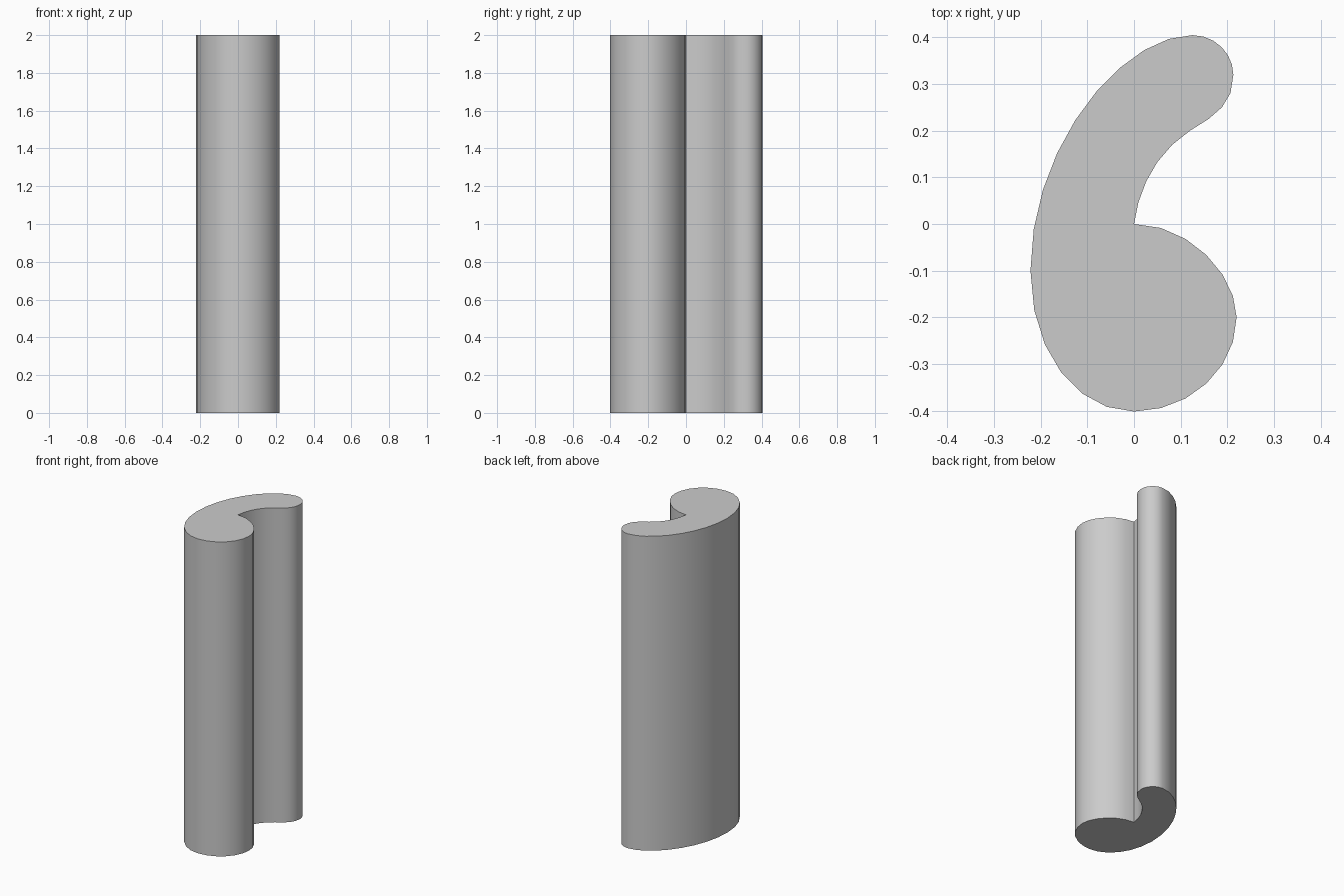
import bpy
import bmesh
import math
from mathutils import Vector
from mathutils.geometry import interpolate_bezier

HEIGHT = 2.0

default_cube = bpy.data.objects.get("Cube")
if default_cube:
    bpy.data.objects.remove(default_cube, do_unlink=True)


def make_material(name, color):
    material = bpy.data.materials.new(name)
    material.use_nodes = True
    material.diffuse_color = color
    material.node_tree.nodes["Principled BSDF"].inputs["Base Color"].default_value = color
    return material


def curved_outline(start, segments):
    """Chain Bezier segments (handle, handle, end, steps) into a closed loop."""
    points = []
    current = Vector(start)
    for first_handle, second_handle, end, steps in segments:
        samples = interpolate_bezier(
            current, Vector(first_handle), Vector(second_handle), Vector(end), steps + 1)
        points.extend(samples[:-1])
        current = Vector(end)
    return points


def extruded_prism(name, outline, height, material):
    bm = bmesh.new()
    base = bm.faces.new([bm.verts.new((p.x, p.y, 0)) for p in outline])
    result = bmesh.ops.extrude_face_region(bm, geom=[base], use_keep_orig=True)
    top_verts = [g for g in result["geom"] if isinstance(g, bmesh.types.BMVert)]
    bmesh.ops.translate(bm, verts=top_verts, vec=(0, 0, height))
    bmesh.ops.recalc_face_normals(bm, faces=bm.faces)
    mesh = bpy.data.meshes.new(name)
    bm.to_mesh(mesh)
    bm.free()
    mesh.materials.append(material)
    obj = bpy.data.objects.new(name, mesh)
    bpy.context.collection.objects.link(obj)
    return obj


# Cross-section: round bulb at the front, curved tail at the back, sharp inner notch
outline = curved_outline((0, 0), [
    ((.12, 0), (.22, -.11), (.22, -.2), 6),             # bulb, upper right
    ((.22, -.31), (.12, -.402), (0, -.402), 6),         # bulb, lower right
    ((-.12, -.402), (-.222, -.28), (-.222, -.1), 6),    # bulb, left
    ((-.222, .172), (-.023, .405), (.125, .405), 9),    # long outer back
    ((.175, .405), (.213, .365), (.213, .32), 6),       # tail tip
    ((.213, .26), (.18, .235), (.12, .2), 4),           # tail underside
    ((.05, .155), (.01, .08), (0, 0), 5),               # inner hollow
])

# Upright column
grey = make_material("light grey", (0.6, 0.6, 0.6, 1))
column = extruded_prism("curved_column", outline, HEIGHT, grey)

bpy.ops.object.select_all(action="DESELECT")
column.select_set(True)
bpy.context.view_layer.objects.active = column
bpy.ops.object.shade_smooth_by_angle(angle=math.radians(40))
